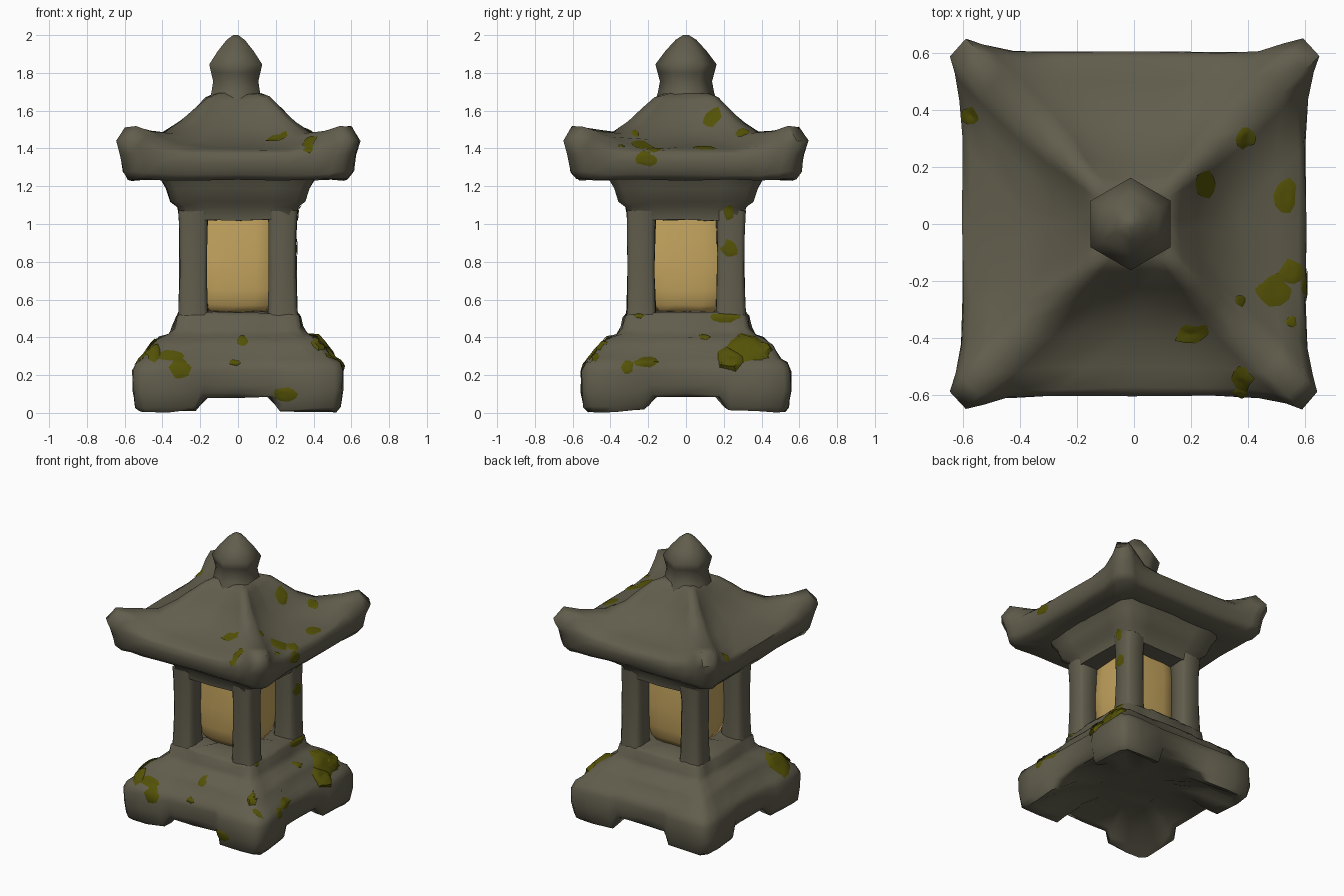
import bpy, bmesh, math, random
from mathutils import Vector
from mathutils.bvhtree import BVHTree

if "Cube" in bpy.data.objects:
    bpy.data.objects.remove(bpy.data.objects["Cube"])

random.seed(4)


def material(name, rgb):
    m = bpy.data.materials.new(name)
    m.diffuse_color = (*rgb, 1)
    m.use_nodes = True
    m.node_tree.nodes["Principled BSDF"].inputs["Base Color"].default_value = m.diffuse_color
    return m


STONE = material("weathered stone", (0.120, 0.111, 0.074))
PAPER = material("warm window glow", (0.55, 0.37, 0.112))
MOSS = material("moss green", (0.088, 0.083, 0.002))
stones = []


def finish(bm, name, mat, angle=50):
    bmesh.ops.recalc_face_normals(bm, faces=bm.faces)
    me = bpy.data.meshes.new(name)
    bm.to_mesh(me)
    bm.free()
    ob = bpy.data.objects.new(name, me)
    bpy.context.collection.objects.link(ob)
    me.materials.append(mat)
    bpy.ops.object.select_all(action='DESELECT')
    ob.select_set(True)
    bpy.context.view_layer.objects.active = ob
    bpy.ops.object.shade_smooth_by_angle(angle=math.radians(angle))
    if mat is STONE:
        stones.append(ob)
    return ob


def loft(rings, name, mat, jitter=0.0, angle=50):
    """Skin a stack of equal-length rings and cap both ends."""
    bm = bmesh.new()
    loops = []
    for ring in rings:
        loops.append([bm.verts.new(Vector(p) + Vector(
            [random.uniform(-jitter, jitter) for _ in range(3)])) for p in ring])
    n = len(loops[0])
    for a, b in zip(loops, loops[1:]):
        for i in range(n):
            j = (i + 1) % n
            bm.faces.new((a[i], a[j], b[j], b[i]))
    bm.faces.new(loops[0])
    bm.faces.new(loops[-1])
    return finish(bm, name, mat, angle)


def square_ring(half_side, h_mid, h_corner, z_mid, z_corner, cx=0, cy=0):
    """Square outline; half_side lists (t, corner weight) from the middle out."""
    side = [(-t, w) for t, w in reversed(half_side) if t > 0] + list(half_side)
    pts = []
    for k in range(4):
        c, s = round(math.cos(k * math.pi / 2)), round(math.sin(k * math.pi / 2))
        for t, w in side:
            x, y = t * h_corner, -(h_mid + (h_corner - h_mid) * w)
            pts.append((cx + x * c - y * s, cy + x * s + y * c,
                        z_mid + (z_corner - z_mid) * w))
    return pts


# base with four corner feet
foot = ((0, 0), (.34, 0), (.43, .9), (.72, 1), (.93, 1))
base = [(.20, .20, .13, .13), (.36, .36, .115, .10), (.46, .47, .09, .03),
        (.495, .52, .082, .006), (.51, .54, .10, .03), (.53, .555, .15, .12),
        (.53, .555, .22, .22), (.515, .535, .27, .265), (.485, .50, .29, .285),
        (.45, .455, .36, .355), (.415, .42, .40, .39), (.365, .365, .415, .415),
        (.345, .335, .455, .45), (.33, .325, .51, .51), (.31, .305, .535, .53),
        (.15, .15, .535, .535)]
loft([square_ring(foot, *r) for r in base], "base", STONE, .006, 60)

# four posts around the light chamber
for sx in (-1, 1):
    for sy in (-1, 1):
        rings = [square_ring(((0, 0), (.74, 0)), h, h, z, z, sx * .237, sy * .237)
                 for h, z in ((.082, .48), (.076, .56), (.072, .75), (.073, .95), (.078, 1.07))]
        loft(rings, "post", STONE, .003, 60)

# glowing paper box behind the openings
box = [(.150, .53), (.178, .57), (.195, .65), (.198, .8), (.195, .92), (.188, 1.03)]
loft([square_ring(((0, 0), (.5, .2), (.95, 1)), h, h - .012, z, z) for h, z in box],
     "light_box", PAPER, .004, 60)

# lintel flaring out under the roof
lintel = [(.15, 1.02), (.305, 1.02), (.318, 1.09), (.355, 1.12), (.378, 1.19), (.41, 1.245)]
loft([square_ring(((0, 0), (.5, 0), (.88, 0)), h, h, z, z) for h, z in lintel],
     "lintel", STONE, .004, 60)


# roof with rounded hips and blunt upturned corners
def hips(h):
    a = min(.058 / h, .15)
    return ((0, 0), (1 - 6 * a, 0), (1 - 3.6 * a, .15), (1 - 2 * a, .65), (1 - a, 1))


roof = [(.25, .25, 1.24, 1.24), (.40, .40, 1.245, 1.24), (.56, .58, 1.232, 1.235),
        (.59, .61, 1.26, 1.28), (.60, .625, 1.32, 1.37), (.60, .645, 1.37, 1.44),
        (.575, .60, 1.39, 1.515), (.50, .52, 1.405, 1.495), (.38, .40, 1.437, 1.482),
        (.29, .305, 1.495, 1.54), (.22, .235, 1.565, 1.605), (.16, .17, 1.65, 1.67),
        (.12, .12, 1.69, 1.69)]
loft([square_ring(hips(r[1]), *r) for r in roof], "roof", STONE, .005, 65)

# six-sided finial
finial = [(.165, 1.64), (.148, 1.70), (.138, 1.755), (.150, 1.80),
          (.162, 1.845), (.11, 1.915), (.055, 1.975), (.015, 2.0)]
loft([[(-.012 + r * math.sin(i * math.pi / 3), r * math.cos(i * math.pi / 3), z)
       for i in range(6)] for r, z in finial], "finial", STONE, 0, 65)

# surface tree used to lay moss on the stone
verts, polys = [], []
for ob in stones:
    off = len(verts)
    verts += [v.co.copy() for v in ob.data.vertices]
    polys += [[off + i for i in p.vertices] for p in ob.data.polygons]
tree = BVHTree.FromPolygons(verts, polys)

VIEWS = {  # ray start from (u, v), and direction
    'front': (lambda u, v: Vector((u, -3, v)), Vector((0, 1, 0))),
    'right': (lambda u, v: Vector((3, u, v)), Vector((-1, 0, 0))),
    'left': (lambda u, v: Vector((-3, u, v)), Vector((1, 0, 0))),
    'top': (lambda u, v: Vector((u, v, 4)), Vector((0, 0, -1)))}


def moss(view, u, v, ru, rv, lift=.006):
    """Drop an irregular thin patch onto the stone along a view direction."""
    start, d = VIEWS[view]
    bm = bmesh.new()
    n, grid = 10, []
    rim = [random.uniform(.75, 1.2) for _ in range(n)]
    for f in (0.02, .35, .7, 1):
        row = []
        for i in range(n):
            a = i * math.tau / n
            p, nrm, _, _ = tree.ray_cast(
                start(u + ru * f * rim[i] * math.cos(a), v + rv * f * rim[i] * math.sin(a)), d)
            if p is None:
                row.append(None)
                continue
            if nrm.dot(d) > 0:
                nrm = -nrm
            row.append(bm.verts.new(p + nrm * (lift if f < 1 else .003)))
        grid.append(row)
    quads = [(a[i], a[(i + 1) % n], b[(i + 1) % n], b[i])
             for a, b in zip(grid, grid[1:]) for i in range(n)]
    for q in quads + [tuple(grid[0])]:
        if None in q:
            continue
        depth = [x.co.dot(d) for x in q]
        if max(depth) - min(depth) < .1:
            bm.faces.new(q)
    # turn patch faces towards the viewer side
    ob = finish(bm, "moss_patch", MOSS)
    if sum(p.normal.dot(d) * p.area for p in ob.data.polygons) > 0:
        ob.data.flip_normals()


# moss on the roof
for p in ((-.57, .38, .035, .035), (.39, .30, .032, .035), (.25, .14, .036, .05),
          (.53, .10, .04, .055), (.20, -.38, .06, .04), (.37, -.27, .022, .02),
          (.49, -.23, .06, .055), (.55, -.17, .04, .05), (.55, -.34, .02, .02),
          (.38, -.54, .04, .045)):
    moss('top', *p)
moss('right', -.21, 1.345, .06, .035)
moss('front', .37, 1.39, .03, .015)
# moss on the posts and base sides
for p in ((.225, 1.06, .03, .04), (.23, .87, .045, .045), (.21, .505, .08, .025),
          (-.25, .515, .03, .014), (-.21, .27, .06, .03), (-.31, .24, .035, .035),
          (.10, .40, .03, .015), (-.49, .30, .03, .03)):
    moss('right', *p)
for p in ((-.31, .24, .055, .065), (-.36, .30, .07, .03), (.02, .38, .03, .028),
          (-.02, .265, .03, .015), (.25, .10, .06, .035)):
    moss('front', *p)
# thicker moss clumps on the base corners
for p in ((.33, .34, .12, .075), (.24, .28, .075, .065), (.38, .33, .07, .05)):
    moss('right', *p, .022)
moss('left', -.37, .33, .09, .07, .015)
moss('front', -.46, .33, .06, .07, .015)
moss('front', .44, .37, .05, .04, .012)
